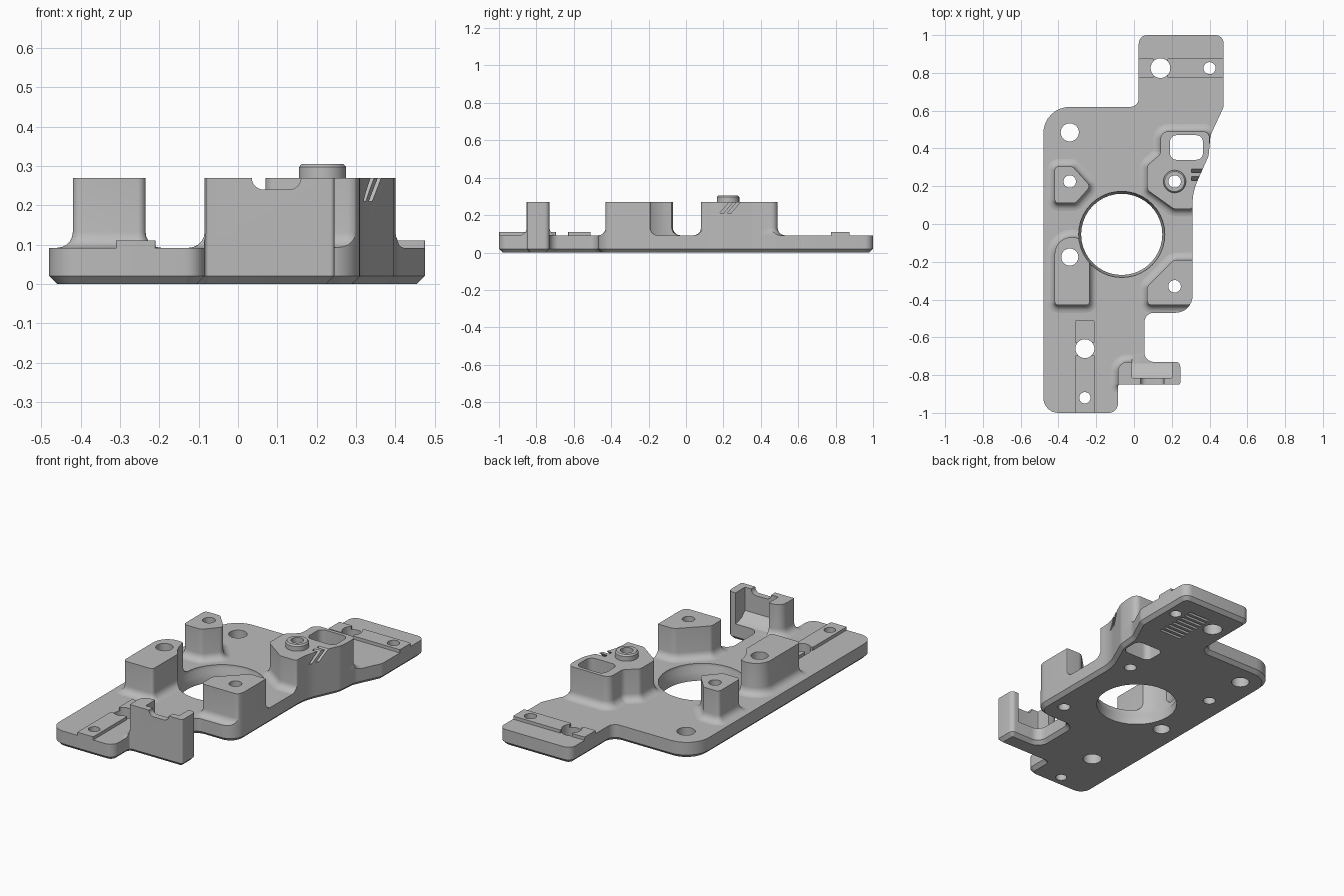
import bpy
import bmesh
import math
from mathutils import Vector

cube = bpy.data.objects.get("Cube")
if cube:
    bpy.data.objects.remove(cube)

grey = bpy.data.materials.new("plain grey")
grey.use_nodes = True
COLOUR = (0.5, 0.5, 0.5, 1)
grey.diffuse_color = COLOUR
for node in grey.node_tree.nodes:
    if node.type == 'BSDF_PRINCIPLED':
        node.inputs["Base Color"].default_value = COLOUR

TOP, HIGH = 0.092, 0.27      # plate top and boss top


def outline(corners, grow=0.0, steps=8):
    """Counter-clockwise polygon of (x, y, radius) with rounded corners, offset outward by grow."""
    points = []
    for i, (x, y, r) in enumerate(corners):
        p = Vector((x, y))
        a = (p - Vector(corners[i - 1][:2])).normalized()
        b = (Vector(corners[(i + 1) % len(corners)][:2]) - p).normalized()
        na, nb = Vector((a.y, -a.x)), Vector((b.y, -b.x))
        p += (na + nb) * grow / (1 + na.dot(nb))
        turn = math.atan2(a.x * b.y - a.y * b.x, a.dot(b))
        side = 1 if turn > 0 else -1
        r = max(r + side * grow, 0.004)
        start = p - a * r * math.tan(abs(turn) / 2)
        centre = start - na * side * r
        first = math.atan2(*(side * na).yx)
        for k in range(steps + 1):
            t = first + turn * k / steps
            points.append(centre + Vector((math.cos(t), math.sin(t))) * r)
    return points


def circle(x, y, r, n=40):
    return [Vector((x + r * math.cos(k * math.tau / n), y + r * math.sin(k * math.tau / n)))
            for k in range(n)]


def rect(x0, y0, x1, y1, r=0.004):
    return [(x0, y0, r), (x1, y0, r), (x1, y1, r), (x0, y1, r)]


def loft(name, levels, axes="xyz"):
    """Closed solid through (ring, height) levels; axes tells where ring and height go."""
    bm = bmesh.new()
    rings = []
    for ring, h in levels:
        verts = []
        for p in ring:
            value = dict(zip(axes, (p[0], p[1], h)))
            verts.append(bm.verts.new((value["x"], value["y"], value["z"])))
        rings.append(verts)
    bm.faces.new(rings[0][::-1])
    bm.faces.new(rings[-1])
    for low, up in zip(rings, rings[1:]):
        for i in range(len(low)):
            j = (i + 1) % len(low)
            bm.faces.new((low[i], low[j], up[j], up[i]))
    bmesh.ops.recalc_face_normals(bm, faces=bm.faces[:])
    mesh = bpy.data.meshes.new(name)
    bm.to_mesh(mesh)
    bm.free()
    mesh.materials.append(grey)
    obj = bpy.data.objects.new(name, mesh)
    bpy.context.scene.collection.objects.link(obj)
    return obj


def prism(name, ring, low, high, axes="xyz"):
    return loft(name, [(ring, low), (ring, high)], axes)


def boss(name, corners, flare=0.04):
    """Raised block with a concave fillet around its foot."""
    levels = []
    for k in range(6):
        a = math.pi / 2 * k / 5
        levels.append((outline(corners, flare * (1 - math.sin(a))),
                       TOP + flare * (1 - math.cos(a))))
    return loft(name, levels + [(outline(corners), HIGH)])


def carve(obj, cutters, operation='DIFFERENCE'):
    for cutter in cutters:
        mod = obj.modifiers.new("cut", 'BOOLEAN')
        mod.operation, mod.solver, mod.object = operation, 'EXACT', cutter
    bpy.context.view_layer.update()
    graph = bpy.context.evaluated_depsgraph_get()
    mesh = bpy.data.meshes.new_from_object(obj.evaluated_get(graph))
    obj.modifiers.clear()
    obj.data = mesh


# Base plate with a chamfered lower edge
PLATE = [(-0.48, -1, .08), (-0.085, -1, .05), (-0.085, -0.85, .01), (0.245, -0.85, .01),
         (0.245, -0.73, .025), (0.055, -0.73, .05), (0.055, -0.47, .05), (0.31, -0.47, .09),
         (0.31, 0.17, .3), (0.395, 0.36, .1), (0.405, 0.47, .1), (0.475, 0.62, .05),
         (0.475, 1, .045), (0.025, 1, .045), (0.025, 0.62, .045), (-0.48, 0.62, .14)]
plate = loft("base_plate", [(outline(PLATE, -0.02), 0), (outline(PLATE), 0.02),
                            (outline(PLATE), TOP)])

# Raised bosses
bosses = [
    boss("triangle_boss", [(-0.42, 0.11, .02), (-0.31, 0.11, .03), (-0.23, 0.2, .025),
                           (-0.325, 0.305, .03), (-0.42, 0.305, .02)]),
    boss("long_boss", [(-0.42, -0.43, .02), (-0.235, -0.43, .02), (-0.235, -0.07, .09),
                       (-0.42, -0.07, .09)]),
    boss("corner_boss", [(0.07, -0.43, .025), (0.313, -0.43, .035), (0.313, -0.19, .01),
                         (0.21, -0.19, .05), (0.07, -0.33, .03)]),
    boss("pocket_boss", [(0.07, 0.18, .03), (0.21, 0.08, .04), (0.313, 0.08, .02),
                         (0.313, 0.17, .3), (0.4, 0.36, .05), (0.4, 0.49, .035),
                         (0.14, 0.49, .04), (0.14, 0.37, .04), (0.07, 0.31, .03)]),
]
clip = boss("clip_wall", [(-0.085, -0.853, .006), (0.248, -0.853, .006),
                          (0.248, -0.73, .025), (-0.085, -0.73, .05)])

# Trim the bosses flush with the plate sides
trim = prism("trim_helper", outline(PLATE), 0.03, 0.6)
for part in bosses + [clip]:
    carve(part, [trim], 'INTERSECT')

# Post on the pocket boss
post = loft("locating_post", [(circle(0.215, 0.225, .06), HIGH), (circle(0.215, 0.225, .06), 0.297),
                              (circle(0.215, 0.225, .053), 0.305)])

# Low alignment pads at both ends
pads = [prism("pad_" + label, outline(rect(*box)), TOP, 0.11) for label, box in (
    ("front_inner", (-0.31, -0.63, -0.21, -0.51)), ("front_outer", (-0.31, -1, -0.21, -0.695)),
    ("back_inner", (0.025, 0.775, 0.105, 0.875)), ("back_outer", (0.178, 0.775, 0.475, 0.875)))]

# Through holes, the large bore and the rounded pocket
HOLES = [(-0.34, 0.485, .048), (-0.34, 0.225, .033), (-0.34, -0.175, .045), (0.215, -0.33, .033),
         (0.215, 0.225, .033), (-0.26, -0.66, .05), (-0.26, -0.92, .03), (0.14, 0.825, .052),
         (0.4, 0.825, .032)]
through = [prism("hole_helper", circle(*h), -0.1, 0.6) for h in HOLES]
bore = [circle(-0.065, -0.055, r) for r in (.215, .228)]
through.append(loft("bore_helper", [(bore[0], -0.1), (bore[0], 0.05), (bore[1], 0.075),
                                    (bore[1], 0.6)]))
through.append(prism("pocket_helper", outline(rect(0.19, 0.34, 0.365, 0.47, .035)), -0.1, 0.6))

# Shallow grooves under the back end
grooves = [prism("groove_helper", outline(rect(0.21, y, 0.35, y + 0.016)), -0.05, 0.02)
           for y in [0.635 + 0.034 * k for k in range(8)]]

# Two slanted slits in the side of the pocket boss
slits = [prism("slit_helper", [(y, 0.21), (y + 0.02, 0.21), (y + 0.08, 0.28), (y + 0.06, 0.28)],
               0.305, 0.45, "yzx") for y in (0.18, 0.22)]

# Clip recess and the rounded notch in its front wall
recess = prism("recess_helper", outline(rect(-0.01, -0.815, 0.2, -0.6)), TOP + 0.001, 0.6)
notch = prism("notch_helper", outline(rect(0.035, 0.24, 0.16, 0.4, .03)), -0.95, -0.7, "xzy")
ramp = prism("clip_ramp", [(-0.815, TOP), (-0.735, TOP), (-0.785, 0.108), (-0.815, 0.138)],
             -0.01, 0.2, "yzx")

carve(plate, through + grooves)
for part in bosses + pads + [post]:
    carve(part, through)
carve(bosses[3], slits)
carve(clip, [recess, notch])

for helper in through + grooves + slits + [recess, notch, trim]:
    bpy.data.objects.remove(helper)

# Smooth curved walls, keep edges crisp
bpy.ops.object.select_all(action='DESELECT')
parts = [plate, clip, ramp, post] + bosses + pads
for part in parts:
    part.select_set(True)
bpy.context.view_layer.objects.active = plate
bpy.ops.object.shade_smooth_by_angle(angle=math.radians(30))
